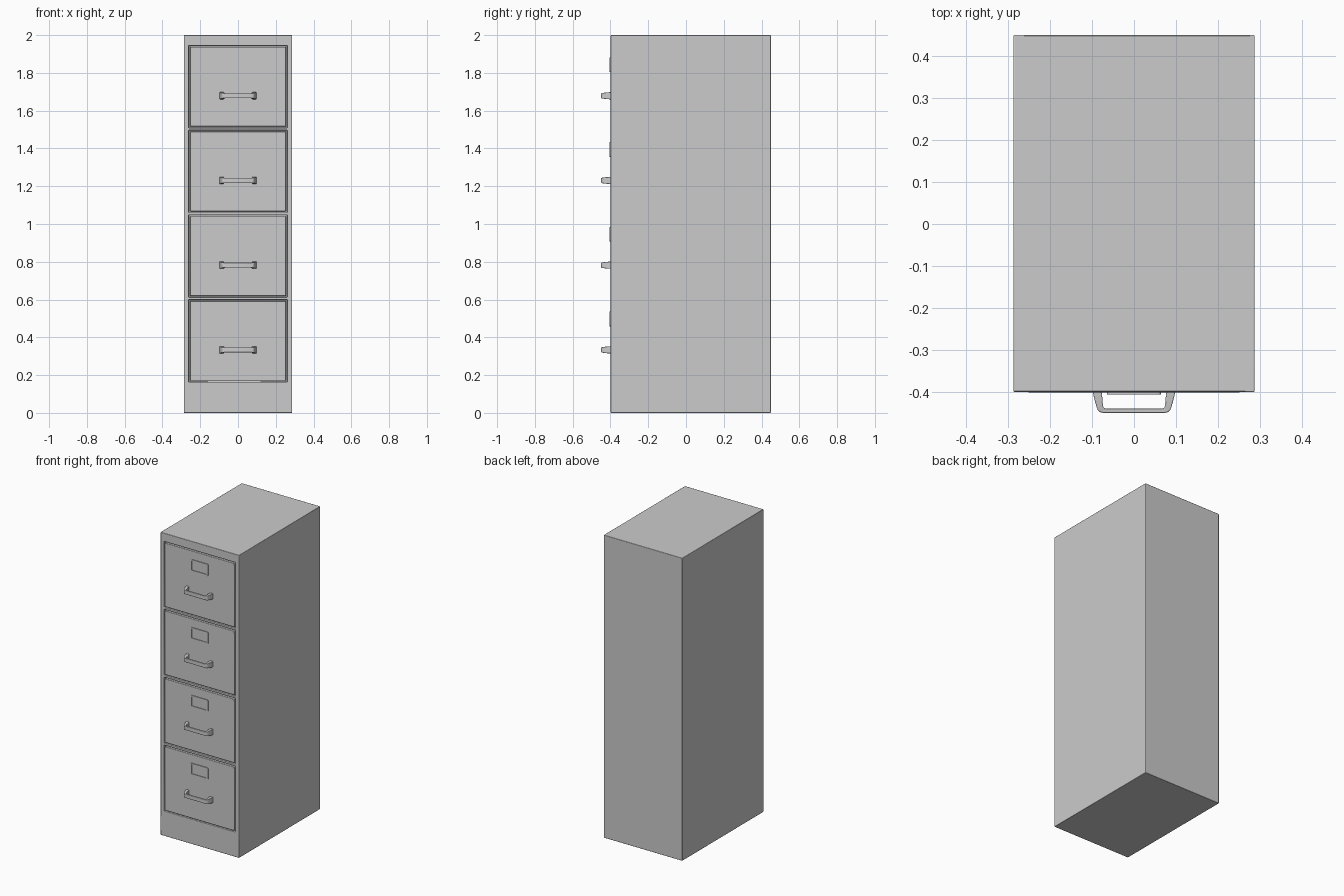
import bpy, bmesh, math
from mathutils import Vector

if "Cube" in bpy.data.objects:
    bpy.data.objects.remove(bpy.data.objects["Cube"])

HALF_W, FRONT, BACK, HEIGHT = 0.287, -0.399, 0.449, 2.0
DRAWER_HW, DRAWER_HH = 0.261, 0.218
CENTRES = [0.3815 + 0.4485 * i for i in range(4)]
GAP, DEPTH = 0.007, 0.02


def finish(bm, name, bevel=0.0, segments=2):
    bmesh.ops.recalc_face_normals(bm, faces=bm.faces[:])
    mesh = bpy.data.meshes.new(name)
    bm.to_mesh(mesh)
    bm.free()
    obj = bpy.data.objects.new(name, mesh)
    bpy.context.collection.objects.link(obj)
    if bevel:
        mod = obj.modifiers.new("soft_edges", 'BEVEL')
        mod.width, mod.segments, mod.limit_method = bevel, segments, 'ANGLE'
    bpy.ops.object.select_all(action='DESELECT')
    obj.select_set(True)
    bpy.context.view_layer.objects.active = obj
    bpy.ops.object.shade_smooth_by_angle(angle=math.radians(35))
    return obj


def box(x0, x1, y0, y1, z0, z1):
    bm = bmesh.new()
    bmesh.ops.create_cube(bm, size=1)
    for v in bm.verts:
        v.co = Vector((x1 if v.co.x > 0 else x0,
                       y1 if v.co.y > 0 else y0,
                       z1 if v.co.z > 0 else z0))
    return bm


def cabinet():
    # Shell with a shallow opening for each drawer front
    bm = box(-HALF_W, HALF_W, FRONT, BACK, 0, HEIGHT)
    cuts = [((x, 0, 0), (1, 0, 0)) for x in (-DRAWER_HW, DRAWER_HW)]
    cuts += [((0, 0, c + s * DRAWER_HH), (0, 0, 1)) for c in CENTRES for s in (-1, 1)]
    for co, no in cuts:
        bmesh.ops.bisect_plane(bm, geom=bm.verts[:] + bm.edges[:] + bm.faces[:],
                               plane_co=co, plane_no=no)
    openings = []
    for f in bm.faces:
        m = f.calc_center_median()
        if (abs(m.y - FRONT) < 1e-4 and abs(m.x) < 0.1
                and any(abs(m.z - c) < 0.01 for c in CENTRES)):
            openings.append(f)
    for f in openings:
        new = bmesh.ops.extrude_discrete_faces(bm, faces=[f])['faces']
        bmesh.ops.translate(bm, verts=new[0].verts[:], vec=(0, DEPTH, 0))
    finish(bm, "cabinet_shell", 0.0025)


def drawer_front(i, c):
    hw, hh = DRAWER_HW - GAP, DRAWER_HH - GAP
    bm = box(-hw, hw, FRONT - 0.001, FRONT + DEPTH, c - hh, c + hh)
    finish(bm, f"drawer_front_{i}", 0.003)


def label_holder(i, z):
    # Thin plate with rounded corners and a sunken card window
    bm = box(-0.064, 0.064, FRONT - 0.006, FRONT, z - 0.039, z + 0.039)
    corners = [e for e in bm.edges
               if abs((e.verts[0].co - e.verts[1].co).normalized().y) > 0.9]
    bmesh.ops.bevel(bm, geom=corners, offset=0.008, segments=4,
                    affect='EDGES', profile=0.5)
    face = min(bm.faces, key=lambda f: f.calc_center_median().y)
    bmesh.ops.inset_region(bm, faces=[face], thickness=0.009)
    new = bmesh.ops.extrude_discrete_faces(bm, faces=[face])['faces']
    bmesh.ops.translate(bm, verts=new[0].verts[:], vec=(0, 0.004, 0))
    finish(bm, f"label_holder_{i}")


def handle(i, z):
    # Half path: outer x, outer y, inner x, inner y, half height
    half = [(0.098, 0.000, 0.077, 0.000, 0.019),
            (0.094, -0.018, 0.075, -0.016, 0.018),
            (0.089, -0.036, 0.074, -0.032, 0.016),
            (0.086, -0.043, 0.073, -0.036, 0.015),
            (0.081, -0.048, 0.070, -0.039, 0.014),
            (0.073, -0.050, 0.066, -0.040, 0.013)]
    path = half + [(-a, b, -c, d, h) for a, b, c, d, h in reversed(half)]
    bm = bmesh.new()
    rings = [[bm.verts.new((x, FRONT + y, z + s))
              for x, y, s in ((a, b, -h), (a, b, h), (c, d, h), (c, d, -h))]
             for a, b, c, d, h in path]
    for r, q in zip(rings, rings[1:]):
        for k in range(4):
            n = (k + 1) % 4
            bm.faces.new((r[k], r[n], q[n], q[k]))
    bm.faces.new(rings[0])
    bm.faces.new(rings[-1])
    finish(bm, f"handle_{i}", 0.002)


cabinet()
for i, c in enumerate(CENTRES, 1):
    drawer_front(i, c)
    label_holder(i, c + 0.116)
    handle(i, c - 0.048)
